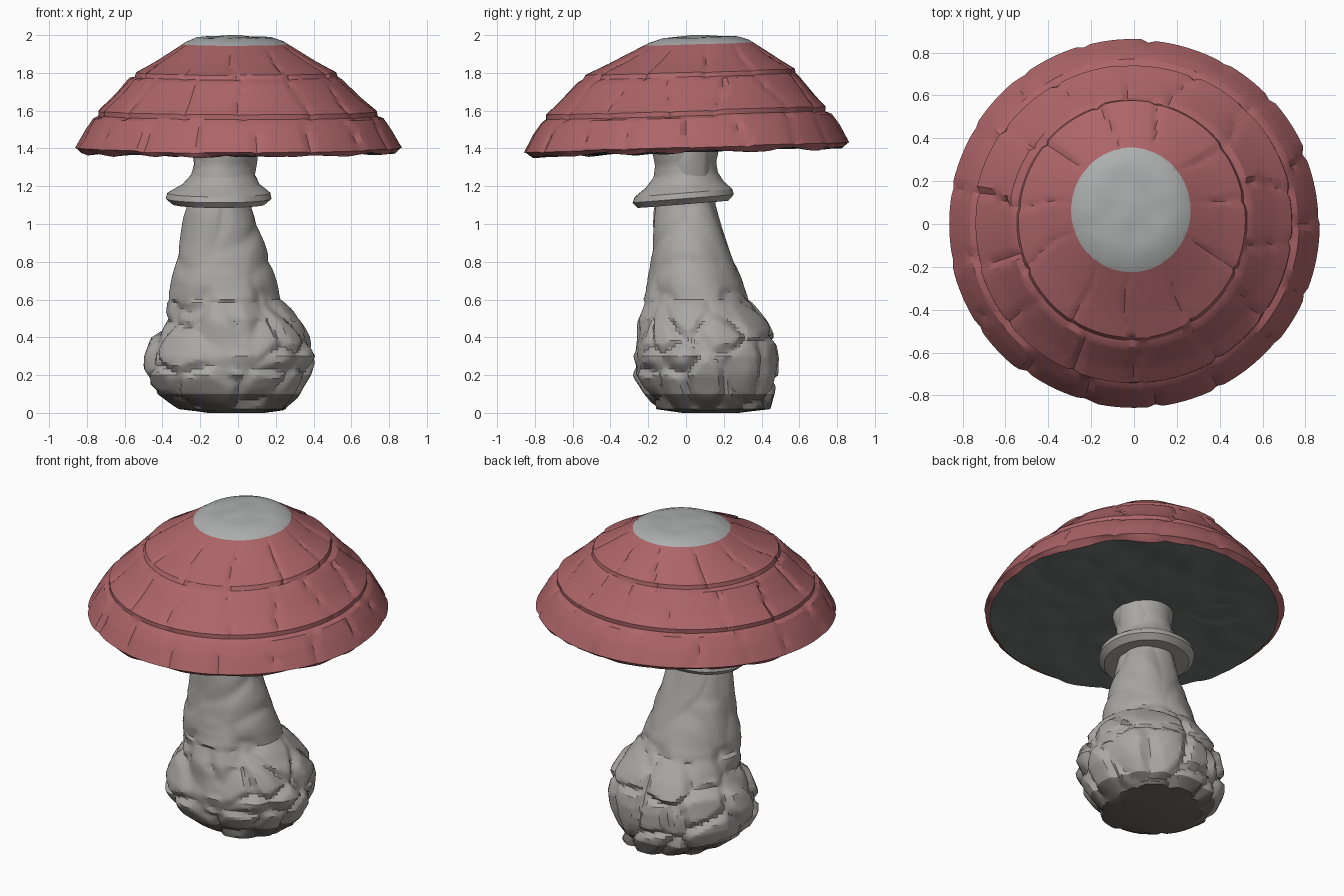
import bpy, bmesh, math
from mathutils import Vector, noise

if "Cube" in bpy.data.objects:
    bpy.data.objects.remove(bpy.data.objects["Cube"])


def material(name, rgb):
    m = bpy.data.materials.new(name)
    m.diffuse_color = (*rgb, 1)
    m.use_nodes = True
    m.node_tree.nodes["Principled BSDF"].inputs["Base Color"].default_value = m.diffuse_color
    return m


RED = material("cap_red", (0.42, 0.13, 0.14))
PALE = material("pale_spot", (0.42, 0.43, 0.43))
UNDER = material("gill_grey", (0.16, 0.17, 0.17))
STEM = material("stem_grey", (0.40, 0.39, 0.37))
DARK = material("base_dark", (0.15, 0.14, 0.13))


def loft(name, rows, subs, segs, mats, pick, bump, shear=0.0):
    """Rows are (z, cx, cy, rx, ry); bump(p, angle, span) gives an offset vector."""
    bm = bmesh.new()
    fine = []
    for i in range(len(rows) - 1):
        for k in range(subs[i]):
            t = k / subs[i]
            fine.append((i + t, [a + (b - a) * t for a, b in zip(rows[i], rows[i + 1])]))
    fine.append((len(rows) - 1, rows[-1]))
    loops = []
    for s, (z, cx, cy, rx, ry) in fine:
        loop = []
        for j in range(segs):
            a = math.tau * j / segs
            p = Vector((cx + rx * math.cos(a), cy + ry * math.sin(a), z))
            p.z += shear * p.y
            loop.append(bm.verts.new(p + bump(p, a, s)))
        loops.append(loop)
    for i in range(len(loops) - 1):
        a, b = loops[i], loops[i + 1]
        for j in range(segs):
            k = (j + 1) % segs
            f = bm.faces.new((a[j], a[k], b[k], b[j]))
            f.material_index = pick((fine[i][0] + fine[i + 1][0]) / 2)
    for loop, s in ((loops[0], 0), (loops[-1], len(rows) - 1)):
        bm.faces.new(loop).material_index = pick(s)
    bmesh.ops.recalc_face_normals(bm, faces=bm.faces)
    me = bpy.data.meshes.new(name)
    bm.to_mesh(me)
    bm.free()
    for m in mats:
        me.materials.append(m)
    ob = bpy.data.objects.new(name, me)
    bpy.context.collection.objects.link(ob)
    bpy.ops.object.select_all(action='DESELECT')
    bpy.context.view_layer.objects.active = ob
    ob.select_set(True)
    bpy.ops.object.shade_smooth_by_angle(angle=math.radians(28))
    return ob


def chips(p, scale):
    """0 in the cracks between stone-like facets, 1 on their faces."""
    q = p * scale + 0.5 * noise.noise_vector(p * 2)
    d = noise.voronoi(q)[0]
    return min(d[1] - d[0], 0.3) / 0.3


# Cap: overlapping carved plates in three tiers, pale crown, grey underside
def cap_bump(p, a, s):
    if s < 2:
        return Vector((0, 0, 0.018 * (noise.noise(p * 5) + 0.5 * (1 - chips(p, 3.5)))))
    if s > 6:
        return Vector((0, 0, 0.006 * noise.noise(p * 9)))
    tier = 0 if s < 4 else 1 if s < 5 else 2
    n = (17, 14, 11)[tier]
    u = a * n / math.tau + 0.37 * tier + 0.25 * noise.noise(p * 4 + Vector((0, 0, 7)))
    cell = math.floor(u) % n
    edge = min(u % 1, 1 - u % 1)
    out = 0.012 * noise.noise(Vector((cell * 3.7 + 0.3, tier * 5.1 + 0.4, 1.3)))
    out -= 0.012 * max(0, 1 - edge / 0.07)
    if tier:
        f = s - 3 - tier
        out += 0.008 * max(0, 1 - f / 0.4) if f > 0.08 else -0.01
    fade = min(1, (s - 2) * 2, (6 - s) * 2) if s > 5 else 1
    return Vector((math.cos(a), math.sin(a), 0.5)) * out * fade


cap_rows = [
    (1.40, -0.06, 0, 0.14, 0.14),
    (1.378, 0, 0, 0.835, 0.83),
    (1.405, 0, 0, 0.865, 0.86),
    (1.50, 0, 0, 0.81, 0.81),
    (1.58, 0, 0, 0.755, 0.752),
    (1.785, -0.01, 0.015, 0.55, 0.57),
    (1.965, -0.015, 0.07, 0.255, 0.265),
    (1.985, -0.015, 0.07, 0.20, 0.20),
    (1.997, -0.015, 0.07, 0.03, 0.03),
]
loft("cap", cap_rows, [16, 2, 5, 4, 12, 12, 2, 4], 160, [RED, PALE, UNDER],
     lambda s: 2 if s < 1 else 1 if s > 5.95 else 0, cap_bump, 0.03)


# Stem with a swollen, craggy base
def stem_bump(p, a, s):
    rough = 0.035 if p.z < 0.5 else 0.022 if p.z < 0.65 else 0.012
    out = rough * (chips(p, 4.2 if p.z < 0.6 else 3.2) - 0.7) + 0.02 * noise.noise(p * 3.5)
    fade = 1 if s > 1 else s
    return Vector((math.cos(a), math.sin(a), 0)) * out * fade


stem_rows = [
    (0.0, -0.01, 0.13, 0.15, 0.15),
    (0.02, -0.015, 0.135, 0.29, 0.29),
    (0.10, -0.05, 0.115, 0.38, 0.335),
    (0.20, -0.05, 0.095, 0.435, 0.38),
    (0.30, -0.035, 0.095, 0.445, 0.39),
    (0.40, -0.04, 0.10, 0.41, 0.37),
    (0.50, -0.04, 0.08, 0.345, 0.33),
    (0.60, -0.065, 0.055, 0.298, 0.268),
    (0.80, -0.085, 0.03, 0.245, 0.23),
    (1.10, -0.10, -0.003, 0.172, 0.163),
    (1.25, -0.08, 0.0, 0.16, 0.155),
    (1.41, -0.07, 0.0, 0.17, 0.165),
]
loft("stem", stem_rows, [3, 5, 6, 6, 6, 6, 6, 10, 14, 6, 6], 128, [STEM, DARK],
     lambda s: 1 if s < 2 else 0, stem_bump)


# Flared collar below the cap
def ring_bump(p, a, s):
    return Vector((math.cos(a), math.sin(a), 0)) * 0.012 * noise.noise(p * 6)


ring_rows = [
    (1.105, -0.10, -0.01, 0.15, 0.15),
    (1.105, -0.10, -0.01, 0.245, 0.24),
    (1.135, -0.10, -0.01, 0.28, 0.27),
    (1.165, -0.10, -0.01, 0.272, 0.262),
    (1.21, -0.09, -0.005, 0.205, 0.205),
    (1.26, -0.08, 0, 0.172, 0.17),
    (1.32, -0.075, 0, 0.163, 0.16),
    (1.40, -0.07, 0, 0.178, 0.172),
]
loft("collar", ring_rows, [2, 2, 2, 3, 3, 3, 4], 64, [STEM], lambda s: 0, ring_bump, 0.08)
